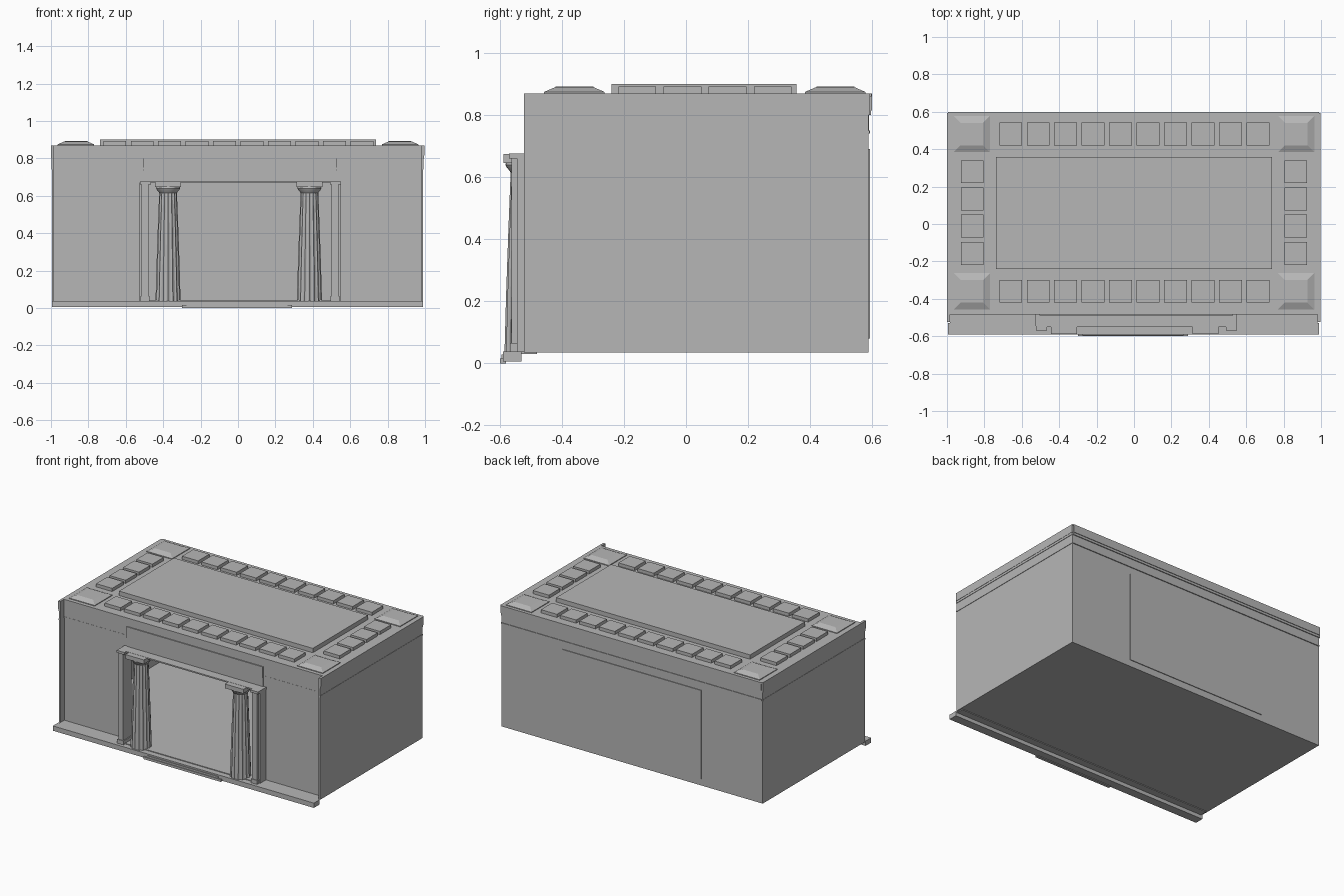
import bpy, bmesh, math

if "Cube" in bpy.data.objects:
    bpy.data.objects.remove(bpy.data.objects["Cube"])

stone = bpy.data.materials.new("grey stone")
stone.diffuse_color = (0.47, 0.47, 0.47, 1)
stone.use_nodes = True
stone.node_tree.nodes["Principled BSDF"].inputs["Base Color"].default_value = stone.diffuse_color


def finish(name, bm):
    bmesh.ops.recalc_face_normals(bm, faces=bm.faces)
    me = bpy.data.meshes.new(name)
    bm.to_mesh(me)
    bm.free()
    me.materials.append(stone)
    ob = bpy.data.objects.new(name, me)
    bpy.context.collection.objects.link(ob)
    return ob


def loft(name, rings):
    """Skin a list of equal-length point rings and cap both ends."""
    bm = bmesh.new()
    vs = [[bm.verts.new(p) for p in r] for r in rings]
    n = len(vs[0])
    for a, b in zip(vs, vs[1:]):
        for i in range(n):
            j = (i + 1) % n
            bm.faces.new((a[i], a[j], b[j], b[i]))
    bm.faces.new(vs[0][::-1])
    bm.faces.new(vs[-1])
    return finish(name, bm)


def rect(x0, x1, y0, y1, z):
    return [(x0, y0, z), (x1, y0, z), (x1, y1, z), (x0, y1, z)]


def box(name, x0, x1, y0, y1, z0, z1):
    return loft(name, [rect(x0, x1, y0, y1, z0), rect(x0, x1, y0, y1, z1)])


def trapezoid(name, z0, z1):
    """Porch plate that narrows towards the front."""
    pts = [(-0.50, -0.55), (0.525, -0.55), (0.55, -0.475), (-0.525, -0.475)]
    return loft(name, [[(x, y, z) for x, y in pts] for z in (z0, z1)])


# Hollow building shell with an open doorway
FRONT, BACK, FLOOR, ROOF = -0.48, 0.588, 0.035, 0.87
box("floor", -0.99, 0.985, FRONT, BACK, FLOOR, 0.04)
box("roof", -0.995, 0.99, FRONT, 0.598, 0.86, ROOF)
box("back_wall", -0.99, 0.985, BACK - 0.01, BACK, FLOOR, 0.86)
box("left_wall", -0.995, -0.985, -0.523, BACK, FLOOR, ROOF)
box("right_wall", 0.98, 0.99, -0.523, BACK, FLOOR, ROOF)
box("front_wall_left", -0.985, -0.50, FRONT, FRONT + 0.01, FLOOR, 0.86)
box("front_wall_right", 0.525, 0.98, FRONT, FRONT + 0.01, FLOOR, 0.86)
box("front_wall_over_door", -0.50, 0.525, FRONT, FRONT + 0.01, 0.675, 0.86)

# Cornice bands on the sides, back and front
for i, (z0, z1, d) in enumerate([(0.74, 0.75, 0.003), (0.75, 0.80, 0.001),
                                 (0.80, 0.815, 0.004), (0.815, ROOF, 0.006)]):
    box(f"band_left_{i}", -0.995 - d, -0.99, -0.523, BACK + d, z0, z1)
    box(f"band_right_{i}", 0.985, 0.99 + d, -0.523, BACK + d, z0, z1)
    box(f"band_back_{i}", -0.99, 0.985, BACK - 0.005, BACK + 2 * d, z0, z1)
    box(f"band_front_{i}", -0.985, 0.98, FRONT - d / 2, FRONT + 0.005, z0, z1)

# Raised panel on the back
box("back_panel", -0.53, 0.525, BACK - 0.005, BACK + 0.005, 0.08, 0.69)

# Front plinth and door step
box("plinth", -0.995, 0.99, -0.59, -0.53, 0.005, 0.038)
box("pavement", -0.985, 0.98, -0.53, FRONT, 0.03, 0.038)
box("lower_step", -0.30, 0.29, -0.60, -0.58, 0.0, 0.016)
box("upper_step", -0.275, 0.265, -0.595, -0.58, 0.016, 0.028)

# Porch floor, soffit and lintel
trapezoid("porch_floor", 0.036, 0.043)
trapezoid("porch_soffit", 0.667, 0.676)
box("lintel", -0.505, 0.53, FRONT - 0.006, FRONT + 0.005, 0.675, 0.735)
box("lintel_top", -0.505, 0.53, FRONT - 0.009, FRONT + 0.005, 0.735, 0.812)


def fluted_ring(cx, cy, r, z, flutes=16):
    pts = []
    for i in range(flutes * 3):
        a = 2 * math.pi * i / (flutes * 3)
        rr = r if i % 3 == 0 else r * 0.92
        pts.append((cx + rr * math.cos(a), cy + rr * math.sin(a), z))
    return pts


def round_ring(cx, cy, r, z, n=32):
    return [(cx + r * math.cos(2 * math.pi * i / n),
             cy + r * math.sin(2 * math.pi * i / n), z) for i in range(n)]


CY = -0.518
for side, s in (("left", -1), ("right", 1)):
    # Tapered fluted column with cushion and square capital
    cx = 0.004 + s * 0.378
    loft(f"column_{side}", [fluted_ring(cx, CY, r, z) for r, z in
                            ((0.067, 0.038), (0.062, 0.22), (0.055, 0.42), (0.047, 0.625))])
    cushion = loft(f"cushion_{side}", [round_ring(cx, CY, r, z) for r, z in
                   ((0.047, 0.615), (0.052, 0.622), (0.060, 0.632), (0.064, 0.640), (0.062, 0.648))])
    cushion.data.shade_smooth()
    bpy.context.view_layer.objects.active = cushion
    cushion.select_set(True)
    bpy.ops.object.shade_smooth_by_angle(angle=math.radians(35))
    cushion.select_set(False)
    box(f"capital_{side}", cx - 0.07, cx + 0.07, CY - 0.07, CY + 0.07, 0.646, 0.675)

    # Stepped door pilaster with small cap and foot
    px = 0.011 + s * 0.508
    box(f"pilaster_{side}", px - 0.018, px + 0.018, -0.563, FRONT + 0.01, 0.038, 0.67)
    ox = px + s * 0.022
    box(f"pilaster_return_{side}", ox - 0.008, ox + 0.008, -0.545, FRONT + 0.01, 0.038, 0.67)
    box(f"pilaster_cap_{side}", px - 0.027, px + 0.032, -0.57, FRONT, 0.66, 0.676)
    box(f"pilaster_foot_{side}", px - 0.024, px + 0.024, -0.568, FRONT, 0.038, 0.065)

# Roof: central slab, tiles around it, bevelled corner blocks
box("roof_slab", -0.737, 0.737, -0.24, 0.357, ROOF, 0.90)


def tile(name, x, y):
    box(name, x - 0.061, x + 0.061, y - 0.061, y + 0.061, ROOF, 0.892)


for i in range(10):
    for side, y in (("front", -0.36), ("back", 0.482)):
        tile(f"roof_tile_{side}_{i}", -0.659 + i * 0.1468, y)
for i in range(4):
    for side, x in (("left", -0.865), ("right", 0.865)):
        tile(f"roof_tile_{side}_{i}", x, -0.157 + i * 0.1455)

for sx, x in (("left", -0.867), ("right", 0.867)):
    for sy, y in (("front", -0.36), ("back", 0.481)):
        loft(f"corner_block_{sx}_{sy}",
             [rect(x - h, x + h, y - h, y + h, z)
              for h, z in ((0.097, ROOF), (0.097, 0.875), (0.060, 0.891))])
